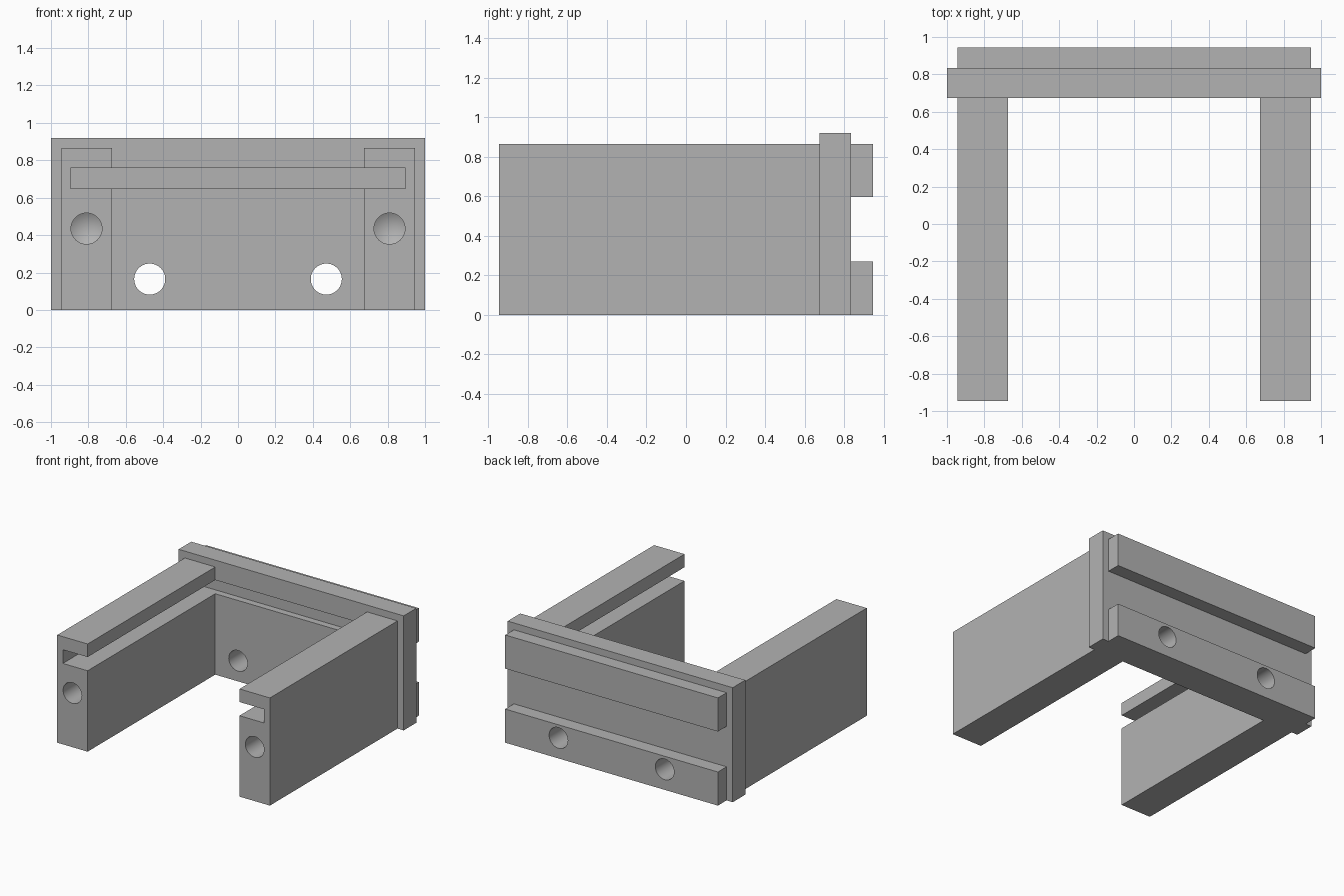
import bpy
import bmesh
from math import radians
from mathutils import Matrix

if "Cube" in bpy.data.objects:
    bpy.data.objects.remove(bpy.data.objects["Cube"], do_unlink=True)

GREY = (0.45, 0.45, 0.45, 1.0)
grey = bpy.data.materials.new("plain grey")
grey.use_nodes = True
grey.diffuse_color = GREY
grey.node_tree.nodes["Principled BSDF"].inputs["Base Color"].default_value = GREY


def new_object(name, bm):
    mesh = bpy.data.meshes.new(name)
    bm.to_mesh(mesh)
    bm.free()
    mesh.materials.append(grey)
    obj = bpy.data.objects.new(name, mesh)
    bpy.context.collection.objects.link(obj)
    return obj


def box(name, x, y, z):
    """Box spanning the given (low, high) ranges."""
    bm = bmesh.new()
    bmesh.ops.create_cube(bm, size=1)
    for v in bm.verts:
        v.co = [r[0] if c < 0 else r[1] for c, r in zip(v.co, (x, y, z))]
    return new_object(name, bm)


def drill(name, x, z, y0, y1, tip=0.0):
    """Round cutter along y, with an optional conical tip at the far end."""
    bm = bmesh.new()
    turn = Matrix.Rotation(radians(-90), 4, "X")
    ret = bmesh.ops.create_cone(bm, cap_ends=True, segments=48, radius1=RADIUS,
                                radius2=RADIUS, depth=y1 - y0,
                                matrix=Matrix.Translation((x, (y0 + y1) / 2, z)) @ turn)
    if tip:
        far = max(bm.faces, key=lambda f: f.calc_center_median().y)
        point = bmesh.ops.poke(bm, faces=[far])["verts"][0]
        point.co.y += tip
    return new_object(name, bm)


def cut(obj, cutters):
    for c in cutters:
        c.hide_render = True
        c.hide_viewport = True
        c.display_type = "WIRE"
        mod = obj.modifiers.new("cut", "BOOLEAN")
        mod.operation = "DIFFERENCE"
        mod.solver = "EXACT"
        mod.object = c
    # Bake the cuts and drop the cutters
    graph = bpy.context.evaluated_depsgraph_get()
    mesh = bpy.data.meshes.new_from_object(obj.evaluated_get(graph))
    obj.modifiers.clear()
    obj.data = mesh
    for c in cutters:
        bpy.data.objects.remove(c, do_unlink=True)
    bpy.ops.object.select_all(action="DESELECT")
    obj.select_set(True)
    bpy.context.view_layer.objects.active = obj
    bpy.ops.object.shade_smooth_by_angle(angle=radians(25))


RADIUS = 0.083
FRONT, PLATE_FRONT, PLATE_BACK, BACK = -0.945, 0.675, 0.835, 0.945
SLOT_Z = (0.65, 0.76)
SLOT_X = 0.895
SLOT_END = PLATE_FRONT + 0.055


def slot(y0, y1):
    return box("slot_cutter", (-SLOT_X, SLOT_X), (y0, y1), SLOT_Z)


def bolt_holes():
    return [drill("bolt_cutter", s * 0.472, 0.165, 0.5, 1.1) for s in (-1, 1)]


# Side arms with an inner slot and a blind hole in the front end
for side, s in (("right", -1), ("left", 1)):
    arm = box(side + "_arm", sorted((s * 0.675, s * 0.945)),
              (FRONT, PLATE_FRONT), (0, 0.865))
    cut(arm, [slot(-1.1, SLOT_END),
              drill("hole_cutter", s * 0.81, 0.435, -1.1, -0.55, tip=0.05)])

# Back plate with the slot carried across its front
plate = box("back_plate", (-1, 1), (PLATE_FRONT, PLATE_BACK), (0, 0.92))
cut(plate, [slot(0.5, SLOT_END)] + bolt_holes())

# Rails on the rear of the plate
box("upper_rail", (-0.945, 0.945), (PLATE_BACK, BACK), (0.595, 0.865))
lower = box("lower_rail", (-0.945, 0.945), (PLATE_BACK, BACK), (0, 0.27))
cut(lower, bolt_holes())
